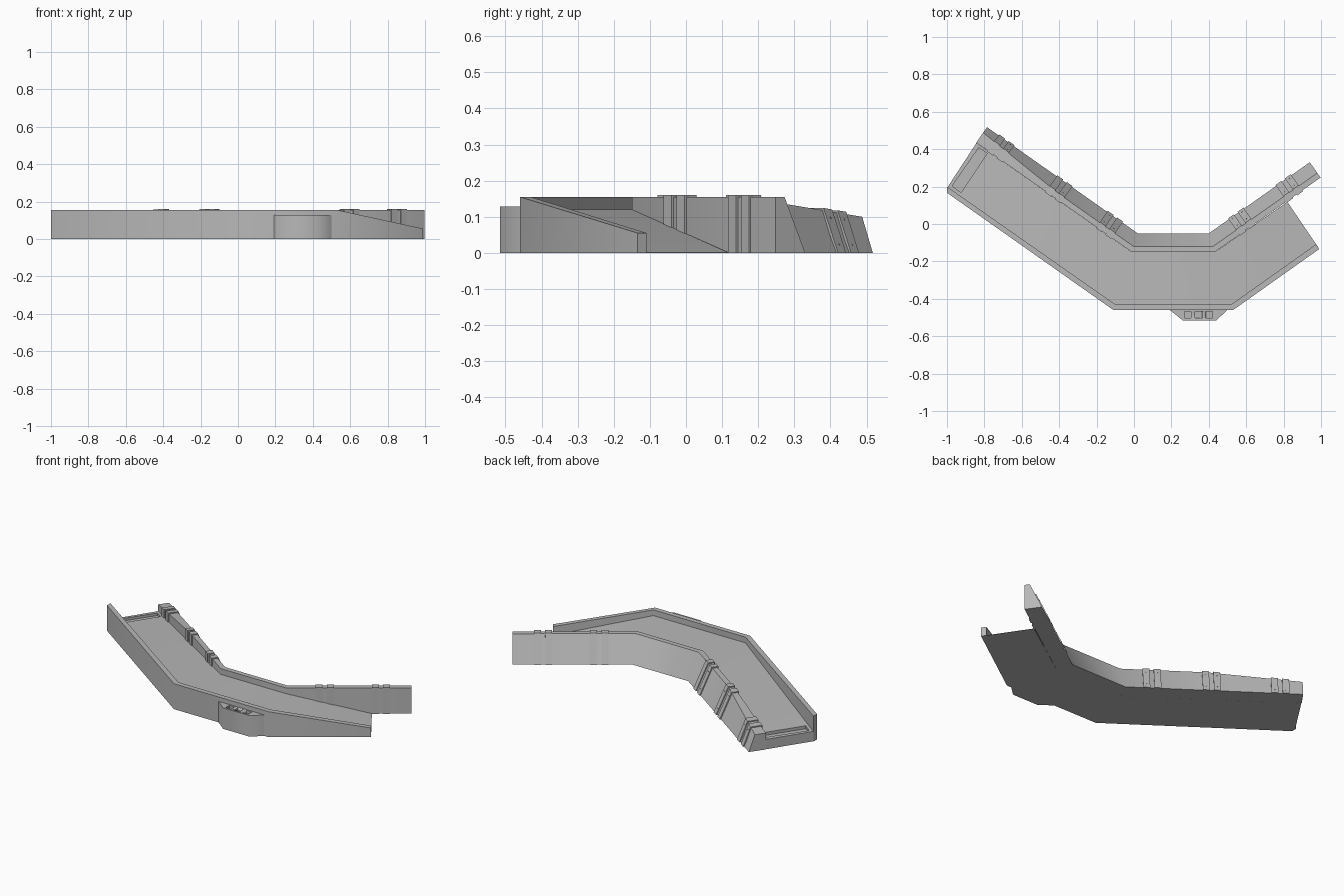
import bpy, bmesh
from math import radians
from mathutils import Vector

if "Cube" in bpy.data.objects:
    bpy.data.objects.remove(bpy.data.objects["Cube"])

H = 0.155                      # full wall height
C, S = 0.818, 0.576            # direction of the angled legs

grey = bpy.data.materials.new("dark_grey")
grey.diffuse_color = (0.48, 0.48, 0.48, 1)
grey.use_nodes = True
grey.node_tree.nodes["Principled BSDF"].inputs["Base Color"].default_value = grey.diffuse_color


def finish(name, bm, smooth=True):
    me = bpy.data.meshes.new(name)
    bmesh.ops.recalc_face_normals(bm, faces=bm.faces)
    for f in bm.faces:
        f.smooth = smooth
    bm.to_mesh(me)
    bm.free()
    if smooth:
        me.set_sharp_from_angle(angle=radians(45))
    me.materials.append(grey)
    ob = bpy.data.objects.new(name, me)
    bpy.context.collection.objects.link(ob)
    return ob


def loft(name, sections, smooth=True):
    bm = bmesh.new()
    rings = [[bm.verts.new(v) for v in s] for s in sections]
    n = len(rings[0])
    bm.faces.new(rings[0])
    bm.faces.new(rings[-1])
    for a, b in zip(rings, rings[1:]):
        for j in range(n):
            k = (j + 1) % n
            bm.faces.new((a[j], a[k], b[k], b[j]))
    return finish(name, bm, smooth)


def prism(name, pts, z0, z1):
    return loft(name, [[(x, y, z) for x, y in pts] for z in (z0, z1)])


def cut(ob, cutter):
    m = ob.modifiers.new("recess", "BOOLEAN")
    m.operation, m.object, m.solver = "DIFFERENCE", cutter, "EXACT"
    cutter.hide_render = True
    cutter.hide_set(True)


# back wall: station point, inward normal (mitred at the bends), height
LEFT, RIGHT = Vector((0.02, -0.05)), Vector((0.40, -0.05))
DIR_L, DIR_R = Vector((-C, S)), Vector((C, S))
IN_L, IN_R = Vector((-S, -C)), Vector((S, -C))
MITRE = S / (1 + C)
END = 0.985


def height(t):
    return H - 0.055 * max(0, (t - 0.46) / (END - 0.46))


def section(p, n, h, pad=0.0):
    crest = 0.07 - (H - h) * 0.62
    offs = [(-pad, 0), (crest - pad*0.6, h + pad), (0.10 + pad, h + pad), (0.10 + pad, 0)]
    return [(p.x + n.x*d, p.y + n.y*d, z) for d, z in offs]


loft("back_wall", [
    section(LEFT + DIR_L*END, IN_L, height(END)),
    section(LEFT + DIR_L*0.46, IN_L, H),
    section(LEFT, Vector((-MITRE, -1)), H),
    section(RIGHT, Vector((MITRE, -1)), H),
    section(RIGHT + DIR_R*0.66, IN_R, H)])

# paired straps with bolts over the back wall
straps = [(LEFT, DIR_L, IN_L, t, True) for t in (0.15, 0.48, 0.86)]
straps += [(RIGHT, DIR_R, IN_R, t, False) for t in (0.18, 0.49)]
for p, d, n, t, left in straps:
    for side in (-1, 1):
        c = t + side*0.031
        secs = [section(p + d*q, n, height(q) if left else H, 0.006)
                for q in (c - 0.019, c + 0.019)]
        loft("strap", secs, False)
        low = (Vector(secs[0][0]) + Vector(secs[1][0])) / 2
        top = (Vector(secs[0][1]) + Vector(secs[1][1])) / 2
        normal = Vector((d.x, d.y, 0)).cross(top - low).normalized()
        if normal.y < 0:
            normal = -normal
        for f in (0.2, 0.8):
            bm = bmesh.new()
            bmesh.ops.create_cone(bm, cap_ends=True, segments=6, radius1=0.003,
                                  radius2=0.003, depth=0.003)
            bolt = finish("bolt", bm)
            bolt.location = low.lerp(top, f)
            bolt.rotation_euler = normal.to_track_quat("Z", "Y").to_euler()

# deck sloping down both ways from the middle
deck_top = [((-0.842, 0.434), (-0.998, 0.195), 0.06),
            ((-0.012, -0.15), (-0.11, -0.455), 0.12),
            ((0.432, -0.15), (0.53, -0.455), 0.12),
            ((0.82, 0.118), (0.985, -0.125), 0.001)]
deck = loft("deck", [[(*a, 0), (*a, z), (*b, z), (*b, 0)] for a, b, z in deck_top])
cut(deck, prism("deck_recess_cutter",
                [(-0.83, 0.408), (-0.785, 0.378), (-0.925, 0.168), (-0.972, 0.203)], 0.046, 0.2))

# front wall, dropping along the right leg
front = [((-1.0, 0.167), (-1.0, 0.2), H), ((-0.11, -0.46), (-0.10, -0.43), H),
         ((0.53, -0.46), (0.52, -0.43), H), ((0.99, -0.134), (0.973, -0.109), 0.055)]
loft("front_wall", [[(*a, 0), (*a, z), (*b, z), (*b, 0)] for a, b, z in front])

# control box on the front with three square recesses
box = prism("front_box", [(0.19, -0.459), (0.26, -0.515), (0.44, -0.515), (0.50, -0.459)], 0, 0.128)
for x in (0.287, 0.345, 0.403):
    r = 0.018
    cut(box, prism("box_recess_cutter", [(x-r, -0.485-r), (x+r, -0.485-r),
                                         (x+r, -0.485+r), (x-r, -0.485+r)], 0.112, 0.2))
